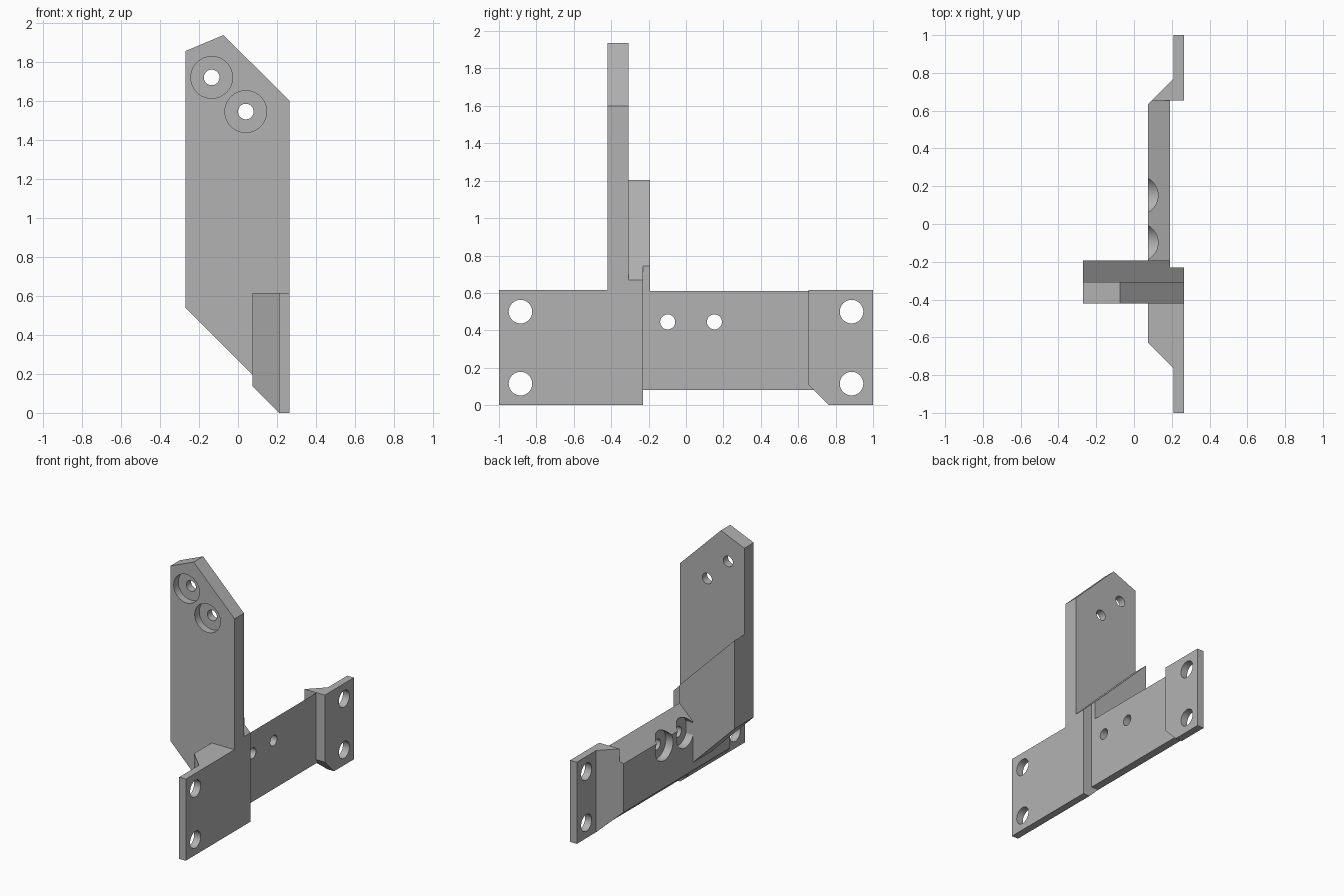
import bpy, bmesh, math

cube = bpy.data.objects.get("Cube")
if cube:
    bpy.data.objects.remove(cube, do_unlink=True)

GREY = bpy.data.materials.new("plain grey")
GREY.use_nodes = True
GREY.diffuse_color = (0.45, 0.45, 0.45, 1)
GREY.node_tree.nodes["Principled BSDF"].inputs["Base Color"].default_value = (0.45, 0.45, 0.45, 1)


def prism(name, axis, points, lo, hi):
    """Extrude a 2D profile along the named axis."""
    place = {"x": lambda a, b, d: (d, a, b),
             "y": lambda a, b, d: (a, d, b),
             "z": lambda a, b, d: (a, b, d)}[axis]
    bm = bmesh.new()
    low = [bm.verts.new(place(a, b, lo)) for a, b in points]
    high = [bm.verts.new(place(a, b, hi)) for a, b in points]
    bm.faces.new(low)
    bm.faces.new(high)
    n = len(points)
    for i in range(n):
        j = (i + 1) % n
        bm.faces.new((low[i], low[j], high[j], high[i]))
    bmesh.ops.recalc_face_normals(bm, faces=bm.faces)
    mesh = bpy.data.meshes.new(name)
    bm.to_mesh(mesh)
    bm.free()
    mesh.materials.append(GREY)
    obj = bpy.data.objects.new(name, mesh)
    bpy.context.collection.objects.link(obj)
    return obj


def hole(axis, centre, radius, lo, hi):
    turns = [2 * math.pi * i / 48 for i in range(48)]
    ring = [(centre[0] + radius * math.cos(t), centre[1] + radius * math.sin(t)) for t in turns]
    return prism("hole_cutter", axis, ring, lo, hi)


def cut(obj, cutters):
    """Subtract the cutters, keep the result and drop the helpers."""
    for c in cutters:
        c.hide_render = True
        mod = obj.modifiers.new("cut", "BOOLEAN")
        mod.operation = "DIFFERENCE"
        mod.solver = "EXACT"
        mod.object = c
    bpy.context.view_layer.update()
    graph = bpy.context.evaluated_depsgraph_get()
    mesh = bpy.data.meshes.new_from_object(obj.evaluated_get(graph))
    obj.modifiers.clear()
    obj.data = mesh
    for c in cutters:
        bpy.data.objects.remove(c, do_unlink=True)


def lower_chamfer():
    # slanted underside shared by both mounts
    return prism("chamfer_cutter", "y", [(-0.3, 0.51), (-0.3, -0.2), (0.41, -0.2)], -1.2, 1.2)


def bolt_holes(y):
    return [hole("x", (y, z), 0.063, 0, 0.5) for z in (0.115, 0.5)]


TOP = 0.615

# Front mount: thin bolted flange thickening into a solid block
front_mount = prism("front_mount", "z", [
    (0.21, -1), (0.265, -1), (0.265, -0.23), (0.075, -0.23),
    (0.075, -0.63), (0.21, -0.765)], 0, TOP)
cut(front_mount, [lower_chamfer()] + bolt_holes(-0.885))

# Rear mount: flange with a wedge and a clipped lower corner
rear_mount = prism("rear_mount", "z", [
    (0.21, 1), (0.265, 1), (0.265, 0.655), (0.095, 0.655), (0.21, 0.77)], 0, TOP)
corner = prism("corner_cutter", "x", [(0.465, 0.3), (0.465, -0.2), (0.965, -0.2)], -0.5, 0.5)
cut(rear_mount, [lower_chamfer(), corner] + bolt_holes(0.885))

# Cross bar with slanted top and two counterbored holes
cross_bar = prism("cross_bar", "y", [
    (0.075, 0.135), (0.13, 0.08), (0.19, 0.08), (0.19, 0.61), (0.075, 0.5)], -0.23, 0.685)
bar_cutters = [prism("end_cutter", "z", [(-0.04, 0.52), (0.36, 0.92), (-0.04, 0.92)], -0.2, 1)]
for y in (-0.098, 0.152):
    bar_cutters += [hole("x", (y, 0.445), 0.105, -0.1, 0.135),
                    hole("x", (y, 0.445), 0.04, -0.1, 0.4)]
cut(cross_bar, bar_cutters)

# Upright blade with two counterbored holes
blade = prism("upright_blade", "y", [
    (-0.27, 0.54), (-0.27, 1.855), (-0.075, 1.937), (0.265, 1.6), (0.265, 0.005)], -0.42, -0.308)
blade_cutters = []
for centre in ((-0.135, 1.72), (0.04, 1.545)):
    blade_cutters += [hole("y", centre, 0.107, -0.6, -0.365),
                      hole("y", centre, 0.04, -0.6, -0.1)]
cut(blade, blade_cutters)

# Backing layer behind the blade, stepped beside the cross bar
inner_backing = prism("inner_backing", "y", [
    (-0.27, 0.54), (-0.27, 1.205), (0.265, 0.67), (0.265, 0.005)], -0.308, -0.23)
outer_backing = prism("outer_backing", "y", [
    (-0.27, 0.54), (-0.27, 1.205), (0.19, 0.745), (0.19, 0.08)], -0.23, -0.193)

# Smooth the hole walls while keeping every edge sharp
parts = [front_mount, rear_mount, cross_bar, blade, inner_backing, outer_backing]
bpy.ops.object.select_all(action="DESELECT")
for part in parts:
    part.select_set(True)
bpy.context.view_layer.objects.active = parts[0]
bpy.ops.object.shade_smooth_by_angle(angle=math.radians(30))
